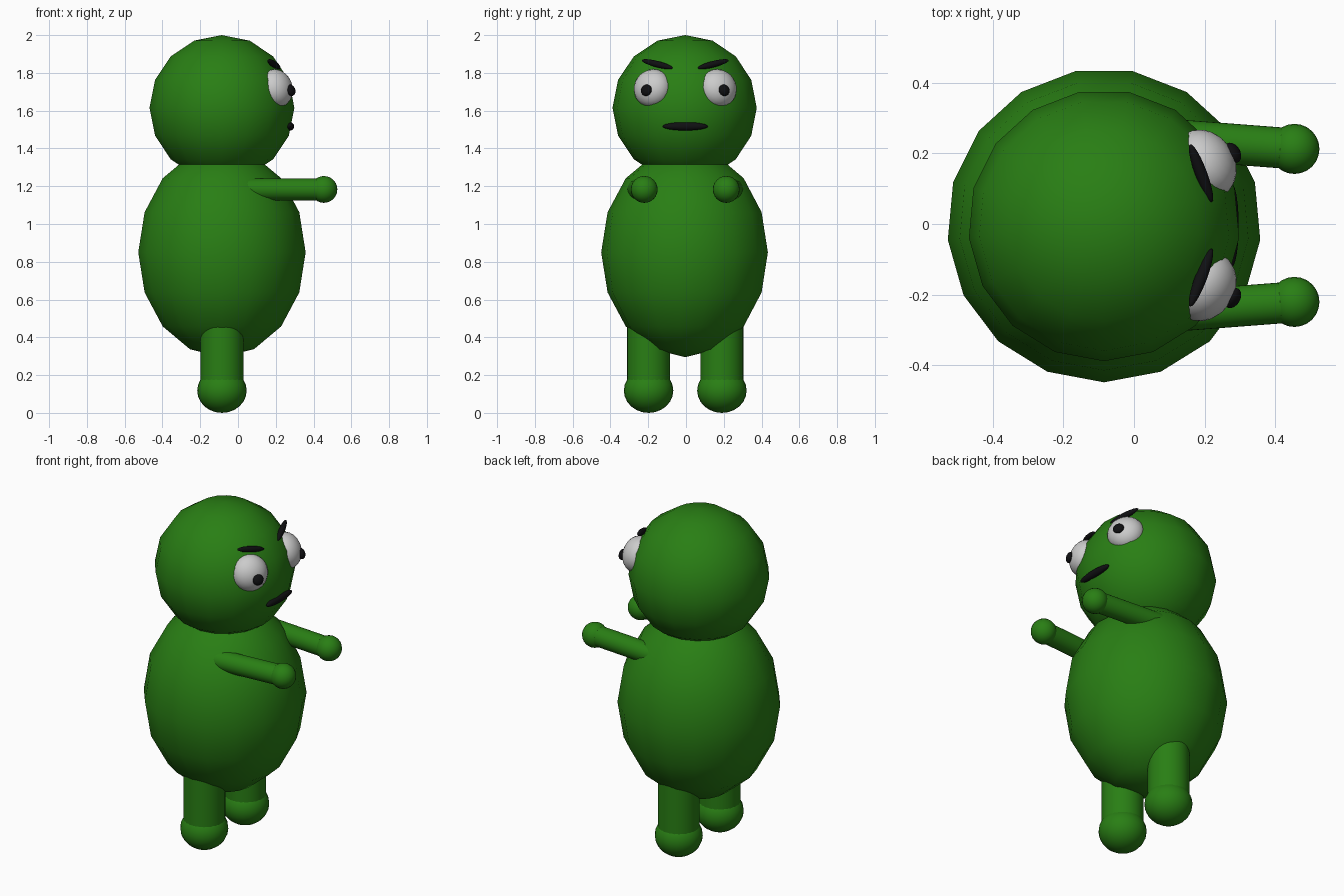
import bpy, math
from mathutils import Vector, Matrix

if "Cube" in bpy.data.objects:
    bpy.data.objects.remove(bpy.data.objects["Cube"])

CX, CY = -0.085, -0.004   # vertical axis of the figure


def material(name, rgb):
    m = bpy.data.materials.new(name)
    m.diffuse_color = (*rgb, 1)
    m.use_nodes = True
    m.node_tree.nodes["Principled BSDF"].inputs["Base Color"].default_value = m.diffuse_color
    return m


GREEN = material("green", (0.022, 0.21, 0.007))
WHITE = material("white", (0.8, 0.8, 0.8))
BLACK = material("black", (0.005, 0.005, 0.006))


def finish(name, mat):
    ob = bpy.context.object
    ob.name = ob.data.name = name
    ob.data.materials.append(mat)
    bpy.ops.object.shade_smooth_by_angle(angle=math.radians(40))
    return ob


def ball(name, loc, radii, mat, axis=(0, 0, 1), seg=24, rings=12):
    """Ellipsoid whose local z points along axis."""
    bpy.ops.mesh.primitive_uv_sphere_add(segments=seg, ring_count=rings, radius=1)
    ob = bpy.context.object
    rot = Vector(axis).to_track_quat('Z', 'Y').to_matrix().to_4x4()
    ob.data.transform(rot @ Matrix.Diagonal((*radii, 1)))
    ob.location = loc
    return finish(name, mat)


def rod(name, a, b, r, mat):
    """Cylinder from a to b."""
    a, b = Vector(a), Vector(b)
    bpy.ops.mesh.primitive_cylinder_add(vertices=32, radius=r, depth=(b - a).length)
    ob = bpy.context.object
    ob.data.transform((b - a).to_track_quat('Z', 'Y').to_matrix().to_4x4())
    ob.location = (a + b) / 2
    return finish(name, mat)


# Faceted body and head
ball("body", (CX, CY, 0.85), (0.445, 0.445, 0.555), GREEN, seg=17, rings=8)
ball("head", (CX, CY, 1.615), (0.385, 0.385, 0.385), GREEN, seg=17, rings=8)

for side, s in (("left", 1), ("right", -1)):
    def at(x, y, z):
        return (x, CY + s * y, z)

    # Leg and foot
    rod(side + "_leg", at(CX, 0.194, 0.12), at(CX, 0.194, 0.55), 0.114, GREEN)
    ball(side + "_foot", at(CX, 0.194, 0.118), (0.131, 0.131, 0.118), GREEN)

    # Arm and hand reaching forward
    rod(side + "_arm", at(0.0, 0.252, 1.183), at(0.455, 0.217, 1.183), 0.058, GREEN)
    ball(side + "_hand", at(0.455, 0.217, 1.183), (0.071, 0.071, 0.071), GREEN)

    # Eye and pupil, flattened along the head's outward direction
    n = Vector((0.815, s * 0.495, 0.295)).normalized()
    eye = Vector((CX, CY, 1.615)) + n * 0.35
    ball(side + "_eye", eye, (0.103, 0.103, 0.083), WHITE, n)
    ball(side + "_pupil", at(0.28, 0.206, 1.708), (0.031, 0.031, 0.02), BLACK, n)

    # Slanted eyebrow
    ball(side + "_eyebrow", at(0.19, 0.148, 1.846), (0.017, 0.017, 0.09), BLACK,
         (0.062, -s * 0.165, -0.042))

# Mouth
ball("mouth", (0.276, CY, 1.517), (0.021, 0.12, 0.022), BLACK)
